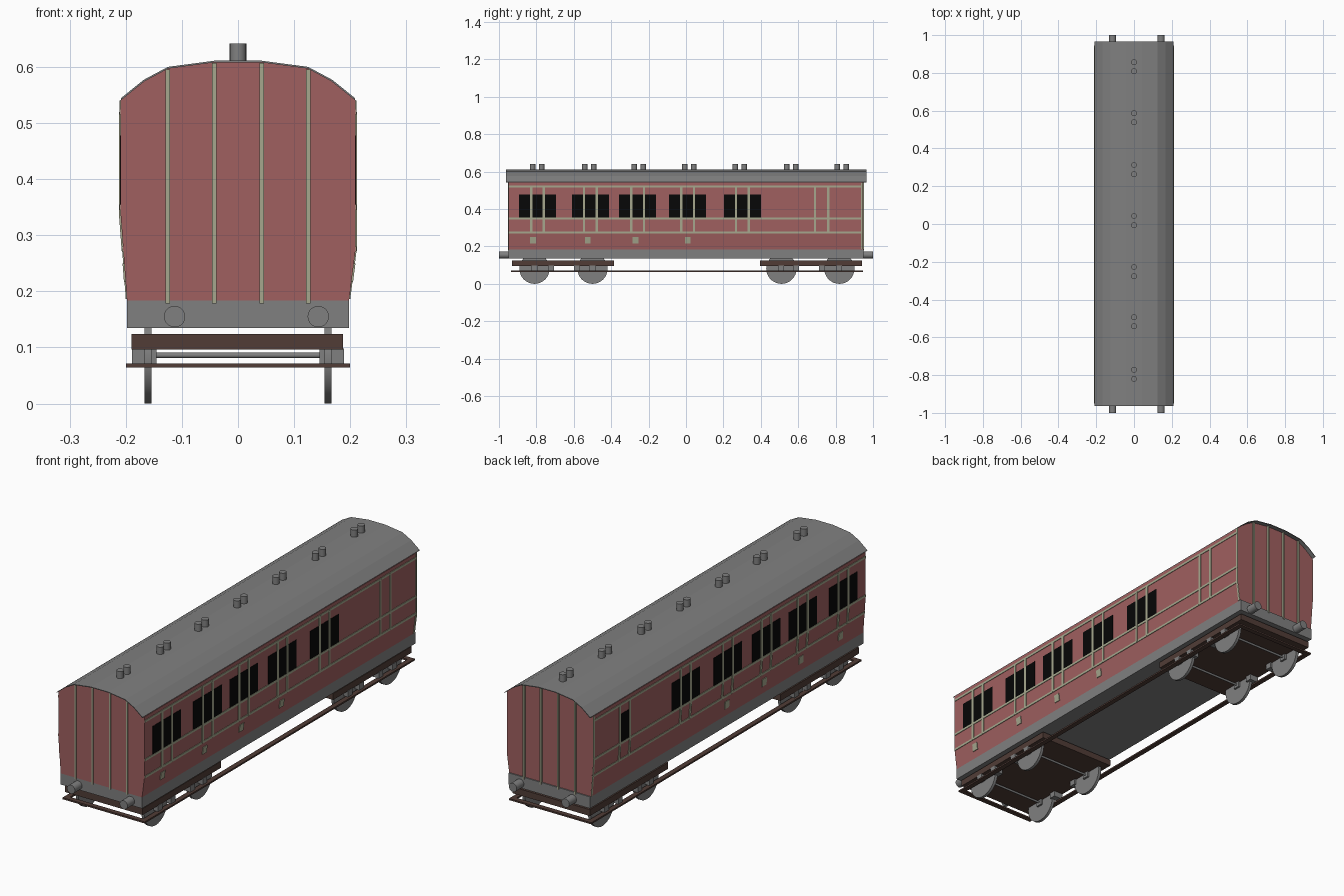
import bpy, bmesh, math
from mathutils import Matrix, Vector

if "Cube" in bpy.data.objects:
    bpy.data.objects.remove(bpy.data.objects["Cube"])


def material(name, r, g, b):
    m = bpy.data.materials.new(name)
    m.diffuse_color = (r, g, b, 1)
    m.use_nodes = True
    m.node_tree.nodes["Principled BSDF"].inputs["Base Color"].default_value = m.diffuse_color
    return m


RED = material("faded red", 0.35, 0.117, 0.117)
GREY = material("grey", 0.216, 0.216, 0.216)
SAGE = material("sage lining", 0.38, 0.39, 0.27)
BROWN = material("dark brown", 0.082, 0.046, 0.037)
BLACK = material("window black", 0.002, 0.002, 0.002)


def prism(bm, pts, y0, y1):
    """Extrude an xz outline from y0 to y1."""
    a = [bm.verts.new((x, y0, z)) for x, z in pts]
    b = [bm.verts.new((x, y1, z)) for x, z in pts]
    bm.faces.new(a)
    bm.faces.new(b[::-1])
    n = len(pts)
    for i in range(n):
        j = (i + 1) % n
        bm.faces.new((a[i], b[i], b[j], a[j]))


def box(bm, x0, x1, y0, y1, z0, z1):
    prism(bm, [(x0, z0), (x1, z0), (x1, z1), (x0, z1)], y0, y1)


def rod(bm, p, q, r, sides=20):
    p, q = Vector(p), Vector(q)
    d = q - p
    rot = Vector((0, 0, 1)).rotation_difference(d).to_matrix().to_4x4()
    bmesh.ops.create_cone(bm, cap_ends=True, segments=sides, radius1=r, radius2=r,
                          depth=d.length, matrix=Matrix.Translation((p + q) / 2) @ rot)


def finish(bm, name, mat, smooth=False):
    bmesh.ops.recalc_face_normals(bm, faces=bm.faces)
    me = bpy.data.meshes.new(name)
    bm.to_mesh(me)
    bm.free()
    me.materials.append(mat)
    ob = bpy.data.objects.new(name, me)
    bpy.context.collection.objects.link(ob)
    if smooth:
        bpy.ops.object.select_all(action='DESELECT')
        ob.select_set(True)
        bpy.context.view_layer.objects.active = ob
        bpy.ops.object.shade_smooth_by_angle(angle=math.radians(35))
    return ob


# Cross-section: side walls tuck in below a kink that differs per side
KINK = {1: 0.27, -1: 0.335}
ROOF = [(-0.209, 0.544), (-0.168, 0.577), (-0.125, 0.600), (-0.042, 0.611),
        (0.042, 0.611), (0.125, 0.600), (0.168, 0.577), (0.209, 0.544)]


def wall_x(side, z):
    t = min(1, max(0, (KINK[side] - z) / (KINK[side] - 0.186)))
    return 0.209 - 0.011 * t


def plate(bm, side, y0, y1, z0, z1, proud):
    """Thin plate that follows the side wall."""
    zs = [z0] + ([KINK[side]] if z0 < KINK[side] < z1 else []) + [z1]
    outer = [(side * (wall_x(side, z) + proud), z) for z in zs]
    inner = [(side * (wall_x(side, z) - 0.002), z) for z in reversed(zs)]
    prism(bm, outer + inner, y0, y1)


# Coach body
bm = bmesh.new()
outline = [(-0.198, 0.184), (-0.209, KINK[-1])] + [(x, z - 0.003) for x, z in ROOF]
prism(bm, outline + [(0.209, KINK[1]), (0.198, 0.184)], -0.95, 0.945)
finish(bm, "coach_body", RED)

# Roof: thin curved sheet overhanging both ends
bm = bmesh.new()
prism(bm, ROOF + [(x * 0.995, z - 0.003) for x, z in reversed(ROOF)], -0.963, 0.965)
finish(bm, "roof", GREY)

# Roof ventilators in pairs
bm = bmesh.new()
for y in (-0.796, -0.517, -0.252, 0.018, 0.288, 0.563, 0.833):
    for dy in (-0.024, 0.024):
        rod(bm, (0, y + dy, 0.60), (0, y + dy, 0.642), 0.015, 16)
finish(bm, "roof_vents", GREY, True)

# Underframe and buffers
bm = bmesh.new()
box(bm, -0.198, 0.198, -0.95, 0.95, 0.135, 0.186)
finish(bm, "underframe", GREY)
bm = bmesh.new()
for x in (-0.113, 0.143):
    for s in (-1, 1):
        rod(bm, (x, s * 0.945, 0.155), (x, s, 0.155), 0.019)
finish(bm, "buffers", GREY, True)

# Windows, lining and door steps on both sides
groups = (-0.893, -0.61, -0.358, -0.09, 0.203)
windows, lining, steps = bmesh.new(), bmesh.new(), bmesh.new()
step_y = {1: (-0.818, -0.525, -0.27, 0.01), -1: (-0.785, -0.51, -0.255, 0.005)}
for side in (1, -1):
    for g in groups:
        plate(windows, side, g, g + 0.197, 0.355, 0.478, 0.0015)
    if side == -1:
        plate(windows, side, 0.69, 0.76, 0.355, 0.478, 0.0015)
    for y in [g + d for g in groups for d in (0.065, 0.133)] + [0.69, 0.76]:
        plate(lining, side, y - 0.006, y + 0.006, 0.272, 0.52, 0.003)
    for z in (0.52, 0.35, 0.275):
        plate(lining, side, -0.949, 0.944, z - 0.005, z + 0.005, 0.0025)
    plate(lining, side, 0.935, 0.9445, 0.186, 0.54, 0.002)
    for y in step_y[side]:
        plate(steps, side, y - 0.015, y + 0.015, 0.217, 0.25, 0.003)
finish(windows, "windows", BLACK)
finish(lining, "side_lining", SAGE)
finish(steps, "door_plates", SAGE)

# Vertical lining on both ends
bm = bmesh.new()
for x in (-0.125, -0.042, 0.042, 0.125):
    top = 0.607 if abs(x) < 0.1 else 0.595
    box(bm, x - 0.004, x + 0.004, -0.953, -0.948, 0.178, top)
    box(bm, x - 0.004, x + 0.004, 0.943, 0.953, 0.178, top)
finish(bm, "end_lining", SAGE)

# Bogies: slab frame, wheels, axles and axle boxes
for name, y0, y1, wheel_y, box_y in (
        ("front", -0.93, -0.385, (-0.81, -0.50), (-0.72, -0.585)),
        ("rear", 0.395, 0.94, (0.51, 0.82), (0.59, 0.725))):
    bm = bmesh.new()
    box(bm, -0.19, 0.187, y0, y1, 0.096, 0.124)
    finish(bm, name + "_bogie_frame", BROWN)
    wheels, axles, boxes = bmesh.new(), bmesh.new(), bmesh.new()
    for y in wheel_y:
        rod(axles, (-0.158, y, 0.086), (0.158, y, 0.086), 0.005, 12)
        for s in (-1, 1):
            rod(wheels, (s * 0.154, y, 0.081), (s * 0.167, y, 0.081), 0.081, 32)
    for y in wheel_y + box_y:
        for s in (-1, 1):
            x0, x1 = sorted((s * 0.145, s * 0.189))
            box(boxes, x0, x1, y - 0.015, y + 0.015, 0.071, 0.098)
    finish(wheels, name + "_wheels", GREY, True)
    finish(axles, name + "_axles", GREY, True)
    finish(boxes, name + "_axle_boxes", GREY)

# Footboard ring around the running gear
bm = bmesh.new()
for s in (-1, 1):
    x0, x1 = sorted((s * 0.178, s * 0.20))
    box(bm, x0, x1, -0.935, 0.945, 0.064, 0.071)
box(bm, -0.178, 0.178, -0.935, -0.913, 0.064, 0.071)
box(bm, -0.178, 0.178, 0.923, 0.945, 0.064, 0.071)
finish(bm, "footboards", BROWN)
